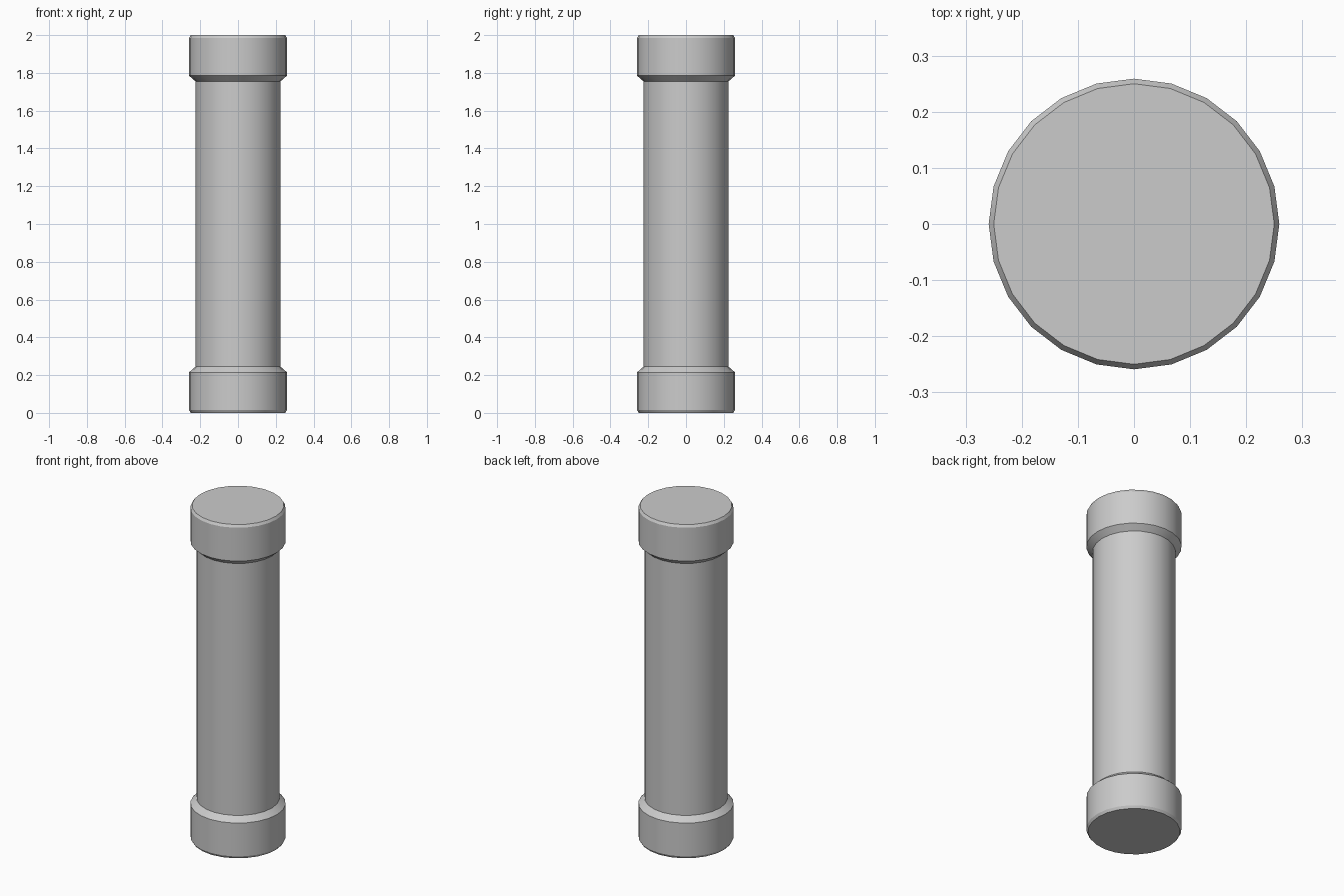
import bpy, bmesh, math

if "Cube" in bpy.data.objects:
    bpy.data.objects.remove(bpy.data.objects["Cube"])

SIDES = 24
R_SHAFT, R_CAP, R_END = 0.225, 0.259, 0.25
HEIGHT = 2.0


def lathe(name, profile, fill_start=False):
    """Revolve a (radius, z) profile around z; optionally close its first ring."""
    bm = bmesh.new()
    rings = []
    for r, z in profile:
        rings.append([bm.verts.new((r * math.cos(2 * math.pi * i / SIDES),
                                    r * math.sin(2 * math.pi * i / SIDES), z))
                      for i in range(SIDES)])
    for a, b in zip(rings, rings[1:]):
        for i in range(SIDES):
            j = (i + 1) % SIDES
            bm.faces.new((a[i], a[j], b[j], b[i]))
    if fill_start:
        bm.faces.new(rings[0][::-1])
    # keep normals outward when the profile runs downward
    if profile[-1][1] < profile[0][1]:
        bmesh.ops.reverse_faces(bm, faces=bm.faces[:])
    mesh = bpy.data.meshes.new(name)
    bm.to_mesh(mesh)
    bm.free()
    obj = bpy.data.objects.new(name, mesh)
    bpy.context.collection.objects.link(obj)
    bpy.ops.object.select_all(action='DESELECT')
    obj.select_set(True)
    bpy.context.view_layer.objects.active = obj
    bpy.ops.object.shade_smooth_by_angle(angle=math.radians(30))
    return obj


# End cap: flat end, small bevel, straight wall, sloped shoulder down to the shaft
cap = [(R_END, 0.0), (R_CAP, 0.015), (R_CAP, 0.215), (R_SHAFT, 0.245)]
lathe("bottom_cap", cap, True)
lathe("top_cap", [(r, HEIGHT - z) for r, z in cap], True)

# Straight pipe between the caps
lathe("pipe_shaft", [(R_SHAFT, 0.245), (R_SHAFT, HEIGHT - 0.245)])
